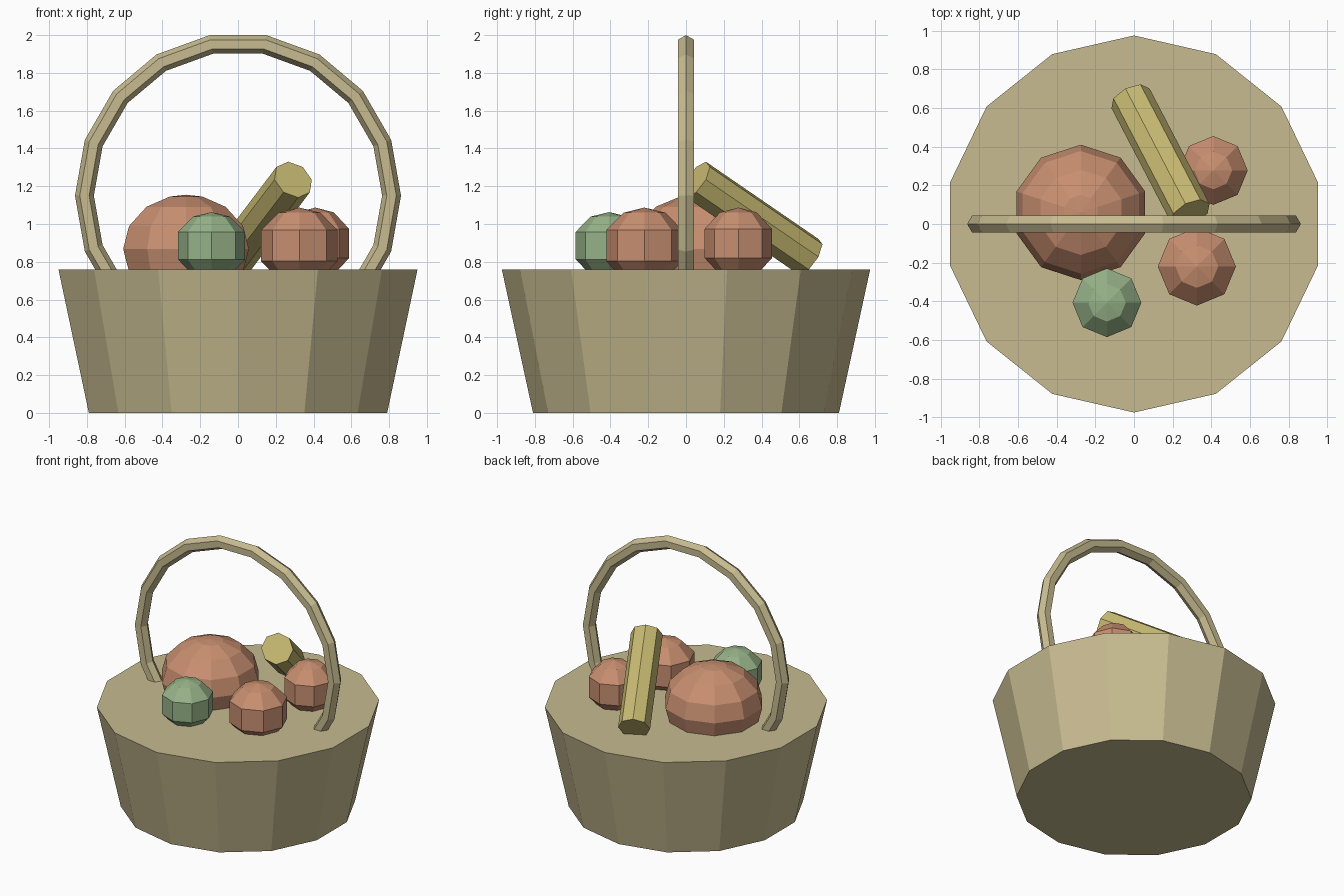
import bpy, bmesh
from math import sin, cos, pi, radians
from mathutils import Vector, Matrix

cube = bpy.data.objects.get("Cube")
if cube:
    bpy.data.objects.remove(cube, do_unlink=True)


def material(name, *srgb):
    # sRGB 0-255 to linear
    col = [((c / 255 + 0.055) / 1.055) ** 2.4 for c in srgb] + [1.0]
    m = bpy.data.materials.new(name)
    m.diffuse_color = col
    m.use_nodes = True
    m.node_tree.nodes["Principled BSDF"].inputs["Base Color"].default_value = col
    return m


wicker = material("wicker", 199, 187, 144)
terracotta = material("terracotta", 200, 143, 112)
sage = material("sage green", 150, 178, 136)
straw = material("straw yellow", 200, 186, 114)


def finish(name, bm, mat):
    bmesh.ops.recalc_face_normals(bm, faces=bm.faces)
    mesh = bpy.data.meshes.new(name)
    bm.to_mesh(mesh)
    bm.free()
    mesh.materials.append(mat)
    ob = bpy.data.objects.new(name, mesh)
    bpy.context.collection.objects.link(ob)
    return ob


def loft(name, rings, mat):
    """Bridge successive rings of points and cap both ends."""
    bm = bmesh.new()
    loops = [[bm.verts.new(p) for p in ring] for ring in rings]
    n = len(loops[0])
    for a, b in zip(loops, loops[1:]):
        for i in range(n):
            j = (i + 1) % n
            bm.faces.new((a[i], a[j], b[j], b[i]))
    bm.faces.new(loops[0])
    bm.faces.new(loops[-1])
    return finish(name, bm, mat)


def circle(n, r, z):
    # first corner lies on the y axis
    return [Vector((r * sin(2 * pi * i / n), r * cos(2 * pi * i / n), z)) for i in range(n)]


def fruit(name, centre, width, height, sides, latitudes, mat):
    """Faceted ball; width and height are its radii."""
    c = Vector(centre)
    lats = sorted({s * a for a in latitudes for s in (-1, 1)})
    widest = cos(radians(min(latitudes)))
    rings = [[c + p for p in circle(sides, width * cos(radians(a)) / widest,
                                    height * sin(radians(a)))] for a in lats]
    ob = loft(name, rings, mat)
    # raise the caps into shallow points
    bm = bmesh.new()
    bm.from_mesh(ob.data)
    for f in [f for f in bm.faces if len(f.verts) == sides]:
        side = 1 if f.calc_center_median().z > c.z else -1
        tip = bmesh.ops.poke(bm, faces=[f])["verts"][0]
        tip.co.z = c.z + side * height
    bm.to_mesh(ob.data)
    bm.free()


# Basket body
loft("basket", [circle(14, 0.81, 0), circle(14, 0.975, 0.76)], wicker)

# Arched handle with a six-sided section
rings = []
for deg in range(-130, 131, 20):
    out = Vector((sin(radians(deg)), 0, cos(radians(deg))))
    rings.append([Vector((0, 0, 1.15)) + out * (0.813 + 0.05 * cos(k * pi / 3))
                  + Vector((0, 0.05 * sin(k * pi / 3), 0)) for k in range(6)])
loft("handle", rings, wicker)

# Round fruit
fruit("large_fruit", (-0.275, 0.06, 0.868), 0.35, 0.287, 10, (0, 25, 51, 75), terracotta)
small = (24, 60)
fruit("front_fruit", (0.325, -0.22, 0.885), 0.202, 0.202, 8, small, terracotta)
fruit("back_fruit", (0.41, 0.277, 0.897), 0.178, 0.19, 8, small, terracotta)
fruit("green_fruit", (-0.14, -0.407, 0.885), 0.178, 0.178, 8, small, sage)

# Leaning eight-sided loaf
low, high = Vector((-0.018, 0.65, 0.826)), Vector((0.292, 0.054, 1.235))
axis = (high - low).normalized()
up = (Vector((0, 0, 1)) - axis * axis.z).normalized()
spokes = [Matrix.Rotation(k * pi / 4, 3, axis) @ up * 0.111 for k in range(8)]
loft("loaf", [[end + s for s in spokes] for end in (low, high)], straw)
